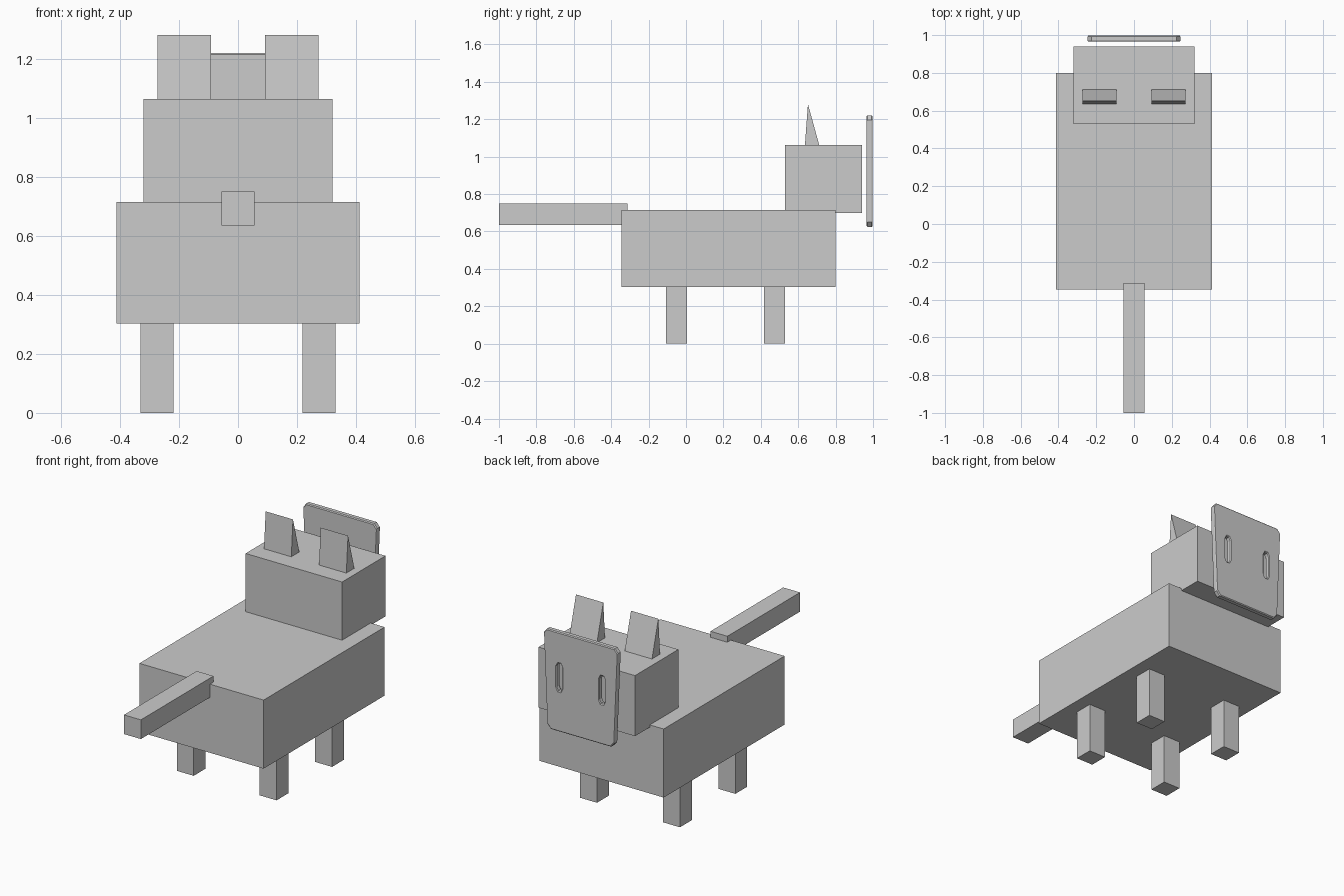
import bpy, bmesh

if "Cube" in bpy.data.objects:
    bpy.data.objects.remove(bpy.data.objects["Cube"])


def finish(name, bm):
    bmesh.ops.recalc_face_normals(bm, faces=bm.faces)
    mesh = bpy.data.meshes.new(name)
    bm.to_mesh(mesh)
    bm.free()
    ob = bpy.data.objects.new(name, mesh)
    bpy.context.collection.objects.link(ob)
    return ob


def box(name, x0, x1, y0, y1, z0, z1):
    bm = bmesh.new()
    bmesh.ops.create_cube(bm, size=1)
    for v in bm.verts:
        v.co = (x1 if v.co.x > 0 else x0,
                y1 if v.co.y > 0 else y0,
                z1 if v.co.z > 0 else z0)
    return finish(name, bm)


def prism(name, points, offset):
    """Close a planar outline and extrude it along the offset."""
    bm = bmesh.new()
    face = bm.faces.new([bm.verts.new(p) for p in points])
    ext = bmesh.ops.extrude_face_region(bm, geom=[face], use_keep_orig=True)
    moved = [g for g in ext["geom"] if isinstance(g, bmesh.types.BMVert)]
    bmesh.ops.translate(bm, verts=moved, vec=offset)
    return finish(name, bm)


# Torso, head and tail
box("body", -0.412, 0.412, -0.346, 0.80, 0.303, 0.714)
box("head", -0.32, 0.32, 0.529, 0.94, 0.70, 1.063)
box("tail", -0.056, 0.056, -1.0, -0.312, 0.635, 0.75)

# Legs and wedge ears on both sides
for side, s in (("left", -1), ("right", 1)):
    xa, xb = sorted((s * 0.219, s * 0.331))
    for end, y in (("front", -0.107), ("back", 0.418)):
        box(f"{end}_{side}_leg", xa, xb, y, y + 0.112, 0, 0.303)
    prism(f"{side}_ear",
          [(s * 0.092, 0.636, 1.063), (s * 0.092, 0.712, 1.063), (s * 0.092, 0.652, 1.281)],
          (s * 0.181, 0, 0))

# Face plate: narrower at the bottom, clipped corners
half = [(0.225, 1.22), (0.245, 1.195), (0.222, 0.65), (0.2, 0.625)]
outline = half + [(-x, z) for x, z in reversed(half)]
plate = prism("face_plate", [(x, 0.965, z) for x, z in outline], (0, 0.033, 0))

# Eye slots cut through the plate
slot = [(-0.009, -0.083), (0.009, -0.083), (0.019, -0.063), (0.019, 0.063),
        (0.009, 0.083), (-0.009, 0.083), (-0.019, 0.063), (-0.019, -0.063)]
for side, s in (("left", -1), ("right", 1)):
    cutter = prism(f"{side}_eye_cutter",
                   [(s * 0.142 + x, 0.92, 0.95 + z) for x, z in slot], (0, 0.13, 0))
    cutter.hide_render = True
    cutter.hide_set(True)
    cut = plate.modifiers.new(f"{side}_eye", 'BOOLEAN')
    cut.object = cutter
    cut.operation = 'DIFFERENCE'
    cut.solver = 'EXACT'

# Softened plate rim
bevel = plate.modifiers.new("rim", 'BEVEL')
bevel.width = 0.005
bevel.segments = 1
bevel.limit_method = 'ANGLE'
bevel.angle_limit = 1.2
